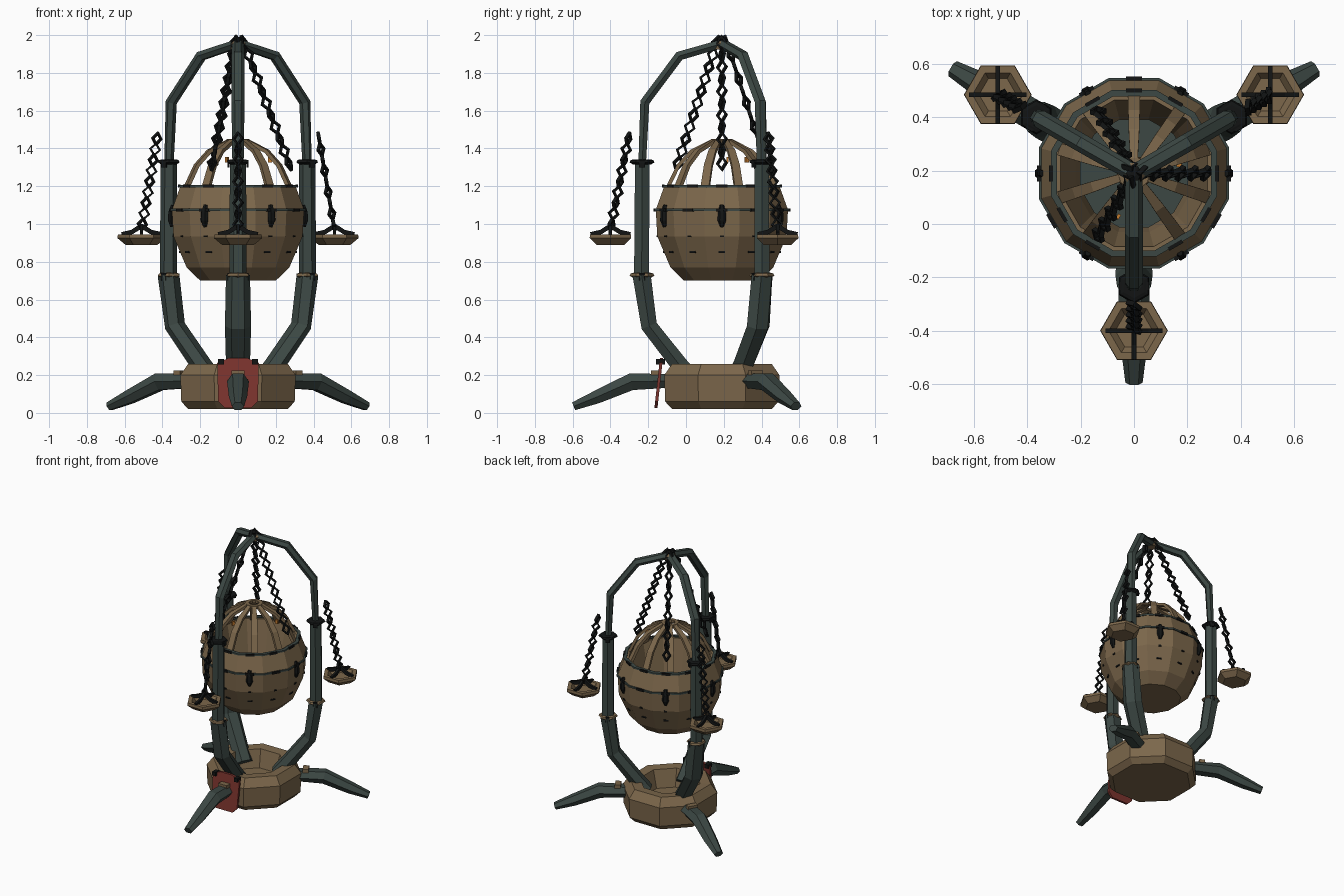
import bpy, bmesh, math
from mathutils import Vector, Matrix

if "Cube" in bpy.data.objects:
    bpy.data.objects.remove(bpy.data.objects["Cube"])

AXIS = Vector((0, 0.19, 0))
ARMS = [math.radians(a) for a in (-90, 30, 150)]


def material(name, col):
    m = bpy.data.materials.new(name)
    m.diffuse_color = (*col, 1)
    m.use_nodes = True
    m.node_tree.nodes["Principled BSDF"].inputs["Base Color"].default_value = m.diffuse_color
    return m


BROWN = material("aged_bronze", (0.2, 0.135, 0.07))
IRON = material("green_iron", (0.045, 0.064, 0.057))
BLACK = material("black_iron", (0.006, 0.007, 0.007))
RED = material("red_cloth", (0.2, 0.034, 0.027))
ORANGE = material("orange_hook", (0.55, 0.2, 0.03))


def finish(name, bm, mat, ang=0.0, centre=AXIS):
    bmesh.ops.recalc_face_normals(bm, faces=bm.faces)
    bm.transform(Matrix.Translation(centre) @ Matrix.Rotation(ang, 4, 'Z'))
    me = bpy.data.meshes.new(name)
    bm.to_mesh(me)
    bm.free()
    me.materials.append(mat)
    ob = bpy.data.objects.new(name, me)
    bpy.context.collection.objects.link(ob)
    return ob


def bridge(bm, rings, closed=False):
    n = len(rings[0])
    pairs = list(zip(rings, rings[1:])) + ([(rings[-1], rings[0])] if closed else [])
    for a, b in pairs:
        for i in range(n):
            j = (i + 1) % n
            bm.faces.new((a[i], a[j], b[j], b[i]))
    if not closed:
        bm.faces.new(rings[0])
        bm.faces.new(rings[-1])


def sweep(name, path, mat, ang, n=4, centre=AXIS):
    """Bar along (radius, z, half width, half thickness) points in a radial plane."""
    bm = bmesh.new()
    rings = []
    k = 1 / math.cos(math.pi / n)
    for i, (r, z, w, t) in enumerate(path):
        a, b = path[max(i - 1, 0)], path[min(i + 1, len(path) - 1)]
        d = Vector((b[0] - a[0], 0, b[1] - a[1])).normalized()
        nrm = Vector((-d.z, 0, d.x))
        ring = []
        for s in range(n):
            f = 2 * math.pi * (s + 0.5) / n
            ring.append(bm.verts.new(Vector((r, 0, z)) + nrm * t * k * math.cos(f)
                                     + Vector((0, w * k * math.sin(f), 0))))
        rings.append(ring)
    bridge(bm, rings)
    return finish(name, bm, mat, ang, centre)


def lathe(name, prof, mat, n, off=0.0, centre=AXIS, closed=False):
    bm = bmesh.new()
    rings = [[bm.verts.new((r * math.cos(off + 2 * math.pi * i / n),
                            r * math.sin(off + 2 * math.pi * i / n), z))
              for i in range(n)] for r, z in prof]
    bridge(bm, rings, closed)
    return finish(name, bm, mat, 0, centre)


def box(name, size, loc, mat, ang=0.0, centre=AXIS):
    bm = bmesh.new()
    bmesh.ops.create_cube(bm, size=1)
    bm.transform(Matrix.Translation(loc) @ Matrix.Diagonal((*size, 1)))
    return finish(name, bm, mat, ang, centre)


def chain(name, start, end, count, ang):
    """Alternating diamond links between two (radius, z) points."""
    bm = bmesh.new()
    a, b = Vector((start[0], 0, start[1])), Vector((end[0], 0, end[1]))
    d = (b - a).normalized()
    half = (b - a).length / count * 0.66
    sides = [Vector((0, 1, 0)), d.cross(Vector((0, 1, 0)))]
    for i in range(count):
        c = a.lerp(b, (i + 0.5) / count)
        s, nrm = sides[i % 2], sides[(i + 1) % 2]
        s, nrm = (s + nrm * 0.5).normalized(), (nrm - s * 0.5).normalized()
        rings = []
        for v in (d * half, s * 0.032, -d * half, -s * 0.032):
            rings.append([bm.verts.new(c + v * k + nrm * h)
                          for k, h in ((1, -.009), (1, .009), (.6, .009), (.6, -.009))])
        bridge(bm, rings, True)
    return finish(name, bm, BLACK, ang)


# Faceted hollow base
lathe("base", [(0.285, 0.02), (0.325, 0.06), (0.33, 0.2), (0.285, 0.26),
               (0.21, 0.255), (0.17, 0.13)], BROWN, 8, math.pi / 8)

for i, ang in enumerate(ARMS):
    # Legs with bronze clamps
    sweep(f"leg_{i}", [(0.25, 0.17, .05, .035), (0.48, 0.165, .05, .045),
                       (0.66, 0.085, .042, .035), (0.785, 0.035, .028, .022)], IRON, ang, 6)
    box(f"leg_clamp_{i}", (0.04, 0.07, 0.025), (0.355, 0, 0.212), BROWN, ang)
    # Curved arms in three sections
    sweep(f"lower_arm_{i}", [(0.16, 0.18, .055, .045), (0.225, 0.255, .055, .045),
                             (0.385, 0.46, .06, .043), (0.425, 0.73, .055, .048)], IRON, ang, 6)
    sweep(f"middle_arm_{i}", [(0.425, 0.70, .04, .04), (0.422, 1.33, .037, .038)], IRON, ang, 6)
    sweep(f"upper_arm_{i}", [(0.422, 1.32, .026, .02), (0.408, 1.645, .03, .025),
                             (0.225, 1.89, .03, .025), (0, 1.955, .028, .022)], IRON, ang, 6)
    # Collars at the arm joints
    spot = AXIS + Vector((math.cos(ang), math.sin(ang), 0)) * 0.423
    for tag, z, m in (("lower", 0.73, BROWN), ("upper", 1.33, BLACK)):
        lathe(f"{tag}_collar_{i}", [(0.045, z - .016), (0.066, z - .004),
                                    (0.06, z + .008), (0.045, z + .012)], m, 6, ang, spot)
        for s in (-1, 1):
            box(f"{tag}_collar_tab_{i}", (0.03, 0.012, 0.04), (0.423, s * 0.05, z - 0.01),
                BLACK, ang)
    # Outer chain with hanging pan
    chain(f"pan_chain_{i}", (0.49, 1.48), (0.59, 0.97), 9, ang)
    pan = AXIS + Vector((math.cos(ang), math.sin(ang), 0)) * 0.59
    lathe(f"pan_{i}", [(0.085, 0.89), (0.127, 0.925), (0.125, 0.945), (0.095, 0.945),
                       (0.07, 0.915)], BROWN, 6, 0, pan)
    for k in range(4):
        sweep(f"pan_wire_{i}_{k}", [(0.105, 0.945, .009, .012), (0.05, 0.958, .009, .012),
                                    (0, 0.99, .009, .012)], BLACK, k * math.pi / 2, 4, pan)
    # Inner chain with hook
    ia = ang + math.pi / 2
    chain(f"basket_chain_{i}", (0.02, 1.99), (0.28, 1.29), 11, ia)
    box(f"hook_{i}", (0.02, 0.012, 0.03), (0.17, 0.03, 1.34), ORANGE, ia)

# Peak where the arms meet
lathe("peak_hub", [(0.04, 1.925), (0.045, 1.955), (0.03, 1.97)], BROWN, 6)
lathe("peak_ring", [(0.025, 1.965), (0.03, 1.985), (0.012, 1.99)], BLACK, 6)

# Faceted fire bowl, open at the top
K, OFF = 1 / math.cos(math.pi / 12), math.pi / 12
BOWL = [(0.2, 0.7), (0.272, 0.77), (0.342, 0.935), (0.35, 1.075), (0.305, 1.2)]
lathe("bowl", [(r * K, z) for r, z in BOWL + [(0.275, 1.2), (0.22, 0.95), (0.2, 0.8)]],
      BROWN, 12, OFF)
lathe("bowl_floor", [(0.21, 0.8), (0.21, 0.86)], IRON, 12, OFF)

# Iron bands, studs and rivets around the bowl
for tag, r, z in (("rim", 0.309, 1.2), ("belt", 0.354, 1.075)):
    lathe(f"{tag}_band", [((r + o) * K, z + h) for o, h in
                          ((-.02, -.007), (.003, -.006), (.003, .006), (-.02, .007))],
          IRON, 12, OFF, closed=True)
    for k in range(12):
        box(f"{tag}_plate_{k}", (0.014, 0.06, 0.016), (r + .002, 0, z), BLACK, k * math.pi / 6)
for k in range(6):
    sweep(f"bowl_stud_{k}", [(0.348, 0.985, .008, .01), (0.356, 1.02, .02, .015),
                             (0.355, 1.06, .018, .014), (0.345, 1.1, .01, .01)],
          BLACK, k * math.pi / 3, 6)
for k in range(12):
    box(f"bowl_rivet_{k}", (0.012, 0.035, 0.01), (0.307, 0, 0.852), BLACK, k * math.pi / 6)
    box(f"bowl_upper_rivet_{k}", (0.012, 0.02, 0.01), (0.341, 0, 0.935), BLACK, k * math.pi / 6)

# Cage ribs over the bowl
for k in range(10):
    sweep(f"cage_rib_{k}", [(0.288, 1.19, .023, .01), (0.23, 1.31, .022, .01),
                            (0.16, 1.385, .02, .01), (0.05, 1.44, .014, .01)],
          BROWN, math.radians(18 + 36 * k))
lathe("cage_ring", [(0.035, 1.43), (0.065, 1.43), (0.06, 1.45), (0.035, 1.45)],
      BROWN, 10, closed=True)

# Red hanging cloth pinned on the front
half = [(0.05, 0.29), (0.11, 0.265), (0.105, 0.06), (0.07, 0.025)]
outline = half + [(-x, z) for x, z in reversed(half)]
bm = bmesh.new()
bridge(bm, [[bm.verts.new((x, -0.13 - (0.29 - z) * 0.11 + o, z)) for x, z in outline]
            for o in (-0.008, 0.008)])
finish("front_cloth", bm, RED, 0, Vector())
for s in (-1, 1):
    box("cloth_pin", (0.03, 0.045, 0.028), (s * 0.09, -0.135, 0.27), BLACK, 0, Vector())
